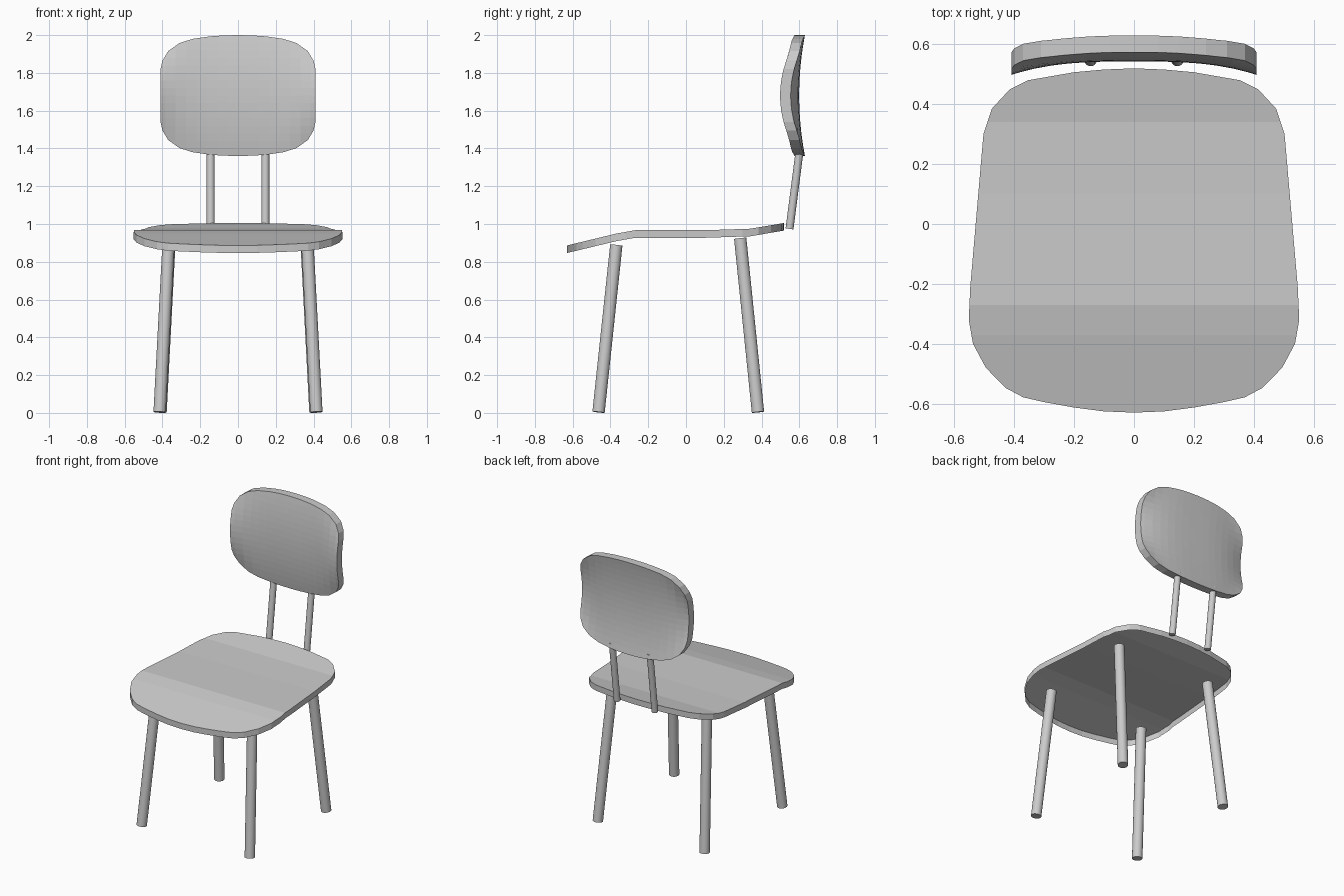
import bpy, bmesh, math
from mathutils import Vector

cube = bpy.data.objects.get("Cube")
if cube:
    bpy.data.objects.remove(cube, do_unlink=True)

grey = bpy.data.materials.new("light grey")
grey.use_nodes = True
colour = (0.6, 0.6, 0.6, 1)
grey.diffuse_color = colour
grey.node_tree.nodes["Principled BSDF"].inputs["Base Color"].default_value = colour


def finish(name, bm):
    """Turn a bmesh into a grey object."""
    mesh = bpy.data.meshes.new(name)
    bm.to_mesh(mesh)
    bm.free()
    mesh.materials.append(grey)
    obj = bpy.data.objects.new(name, mesh)
    bpy.context.collection.objects.link(obj)
    return obj


def panel(name, half, x_cuts, y_cuts, place, thickness, closed):
    """Mirror a half outline, slice it, bend it with place() and add a rim;
    a closed panel also keeps its second face."""
    outline = half + [(-x, y) for x, y in reversed(half) if x > 0]
    bm = bmesh.new()
    bm.faces.new([bm.verts.new((x, y, 0)) for x, y in outline])
    for axis, cuts in ((Vector((1, 0, 0)), x_cuts), (Vector((0, 1, 0)), y_cuts)):
        for c in cuts:
            geom = bm.verts[:] + bm.edges[:] + bm.faces[:]
            bmesh.ops.bisect_plane(bm, geom=geom, plane_co=axis * c, plane_no=axis)
    for v in bm.verts:
        v.co = place(v.co.x, v.co.y)
    new = bmesh.ops.extrude_face_region(bm, geom=bm.faces[:], use_keep_orig=True)["geom"]
    bmesh.ops.translate(bm, vec=thickness,
                        verts=[g for g in new if isinstance(g, bmesh.types.BMVert)])
    bmesh.ops.recalc_face_normals(bm, faces=bm.faces)
    if not closed:
        second = [g for g in new if isinstance(g, bmesh.types.BMFace)]
        bmesh.ops.delete(bm, geom=second, context='FACES')
    finish(name, bm)


def rod(name, start, end, radius):
    """Smooth round bar between two points."""
    a, b = Vector(start), Vector(end)
    bm = bmesh.new()
    bmesh.ops.create_cone(bm, cap_ends=True, segments=20, radius1=radius,
                          radius2=radius, depth=(b - a).length)
    obj = finish(name, bm)
    obj.location = (a + b) / 2
    obj.rotation_euler = (b - a).to_track_quat('Z', 'Y').to_euler()
    bpy.ops.object.select_all(action='DESELECT')
    bpy.context.view_layer.objects.active = obj
    obj.select_set(True)
    bpy.ops.object.shade_smooth_by_angle(angle=math.radians(30))


# Seat: tapered rounded sheet with a turned-down rim, open underneath,
# dropping at the front and rising at the back
SEAT_PROFILE = [(-0.64, 0.884), (-0.37, 0.949), (-0.27, 0.967), (0.1, 0.967),
                (0.34, 0.975), (0.53, 1.007)]


def seat_point(x, y):
    for (y0, z0), (y1, z1) in zip(SEAT_PROFILE, SEAT_PROFILE[1:]):
        if y <= y1 + 1e-5:
            break
    return Vector((x, y, z0 + (z1 - z0) * (y - y0) / (y1 - y0)))


seat_half = [(0, -0.63), (0.1, -0.626), (0.2, -0.613), (0.3, -0.595), (0.37, -0.579),
             (0.43, -0.547), (0.495, -0.48), (0.538, -0.4), (0.552, -0.32),
             (0.547, -0.21), (0.525, 0.045), (0.503, 0.3), (0.475, 0.385),
             (0.415, 0.45), (0.355, 0.48), (0.2, 0.507), (0.1, 0.516), (0, 0.52)]
panel("seat", seat_half, [], [p[0] for p in SEAT_PROFILE[1:-1]], seat_point,
      Vector((0, 0, -0.04)), False)


# Backrest: rounded board whose sides sweep forward most at mid height
def back_point(x, h):
    side = abs(x / 0.41) ** 3
    y = 0.543 + 0.3 * h * h - 0.045 * side + 0.65 * (side * h) ** 2
    return Vector((x, y, 1.68 + h))


corner = [(0.08, 0.318), (0.15, 0.313), (0.24, 0.3), (0.31, 0.278), (0.37, 0.235),
          (0.4, 0.185), (0.41, 0.14)]
back_half = ([(0, -0.32)] + [(x, -h) for x, h in corner]
             + corner[::-1] + [(0, 0.32)])
panel("backrest", back_half, [i * 0.055 for i in range(-7, 8)],
      [i * 0.04 for i in range(-7, 8)], back_point, Vector((0, 0.056, 0)), True)

# Legs and backrest supports, one of each per side
for side, s in (("left", 1), ("right", -1)):
    rod(f"front_leg_{side}", (0.415 * s, -0.463, 0.004), (0.368 * s, -0.369, 0.888), 0.033)
    rod(f"back_leg_{side}", (0.41 * s, 0.381, 0.004), (0.362 * s, 0.287, 0.924), 0.033)
    rod(f"backrest_support_{side}", (0.145 * s, 0.548, 0.974), (0.145 * s, 0.603, 1.4), 0.021)
